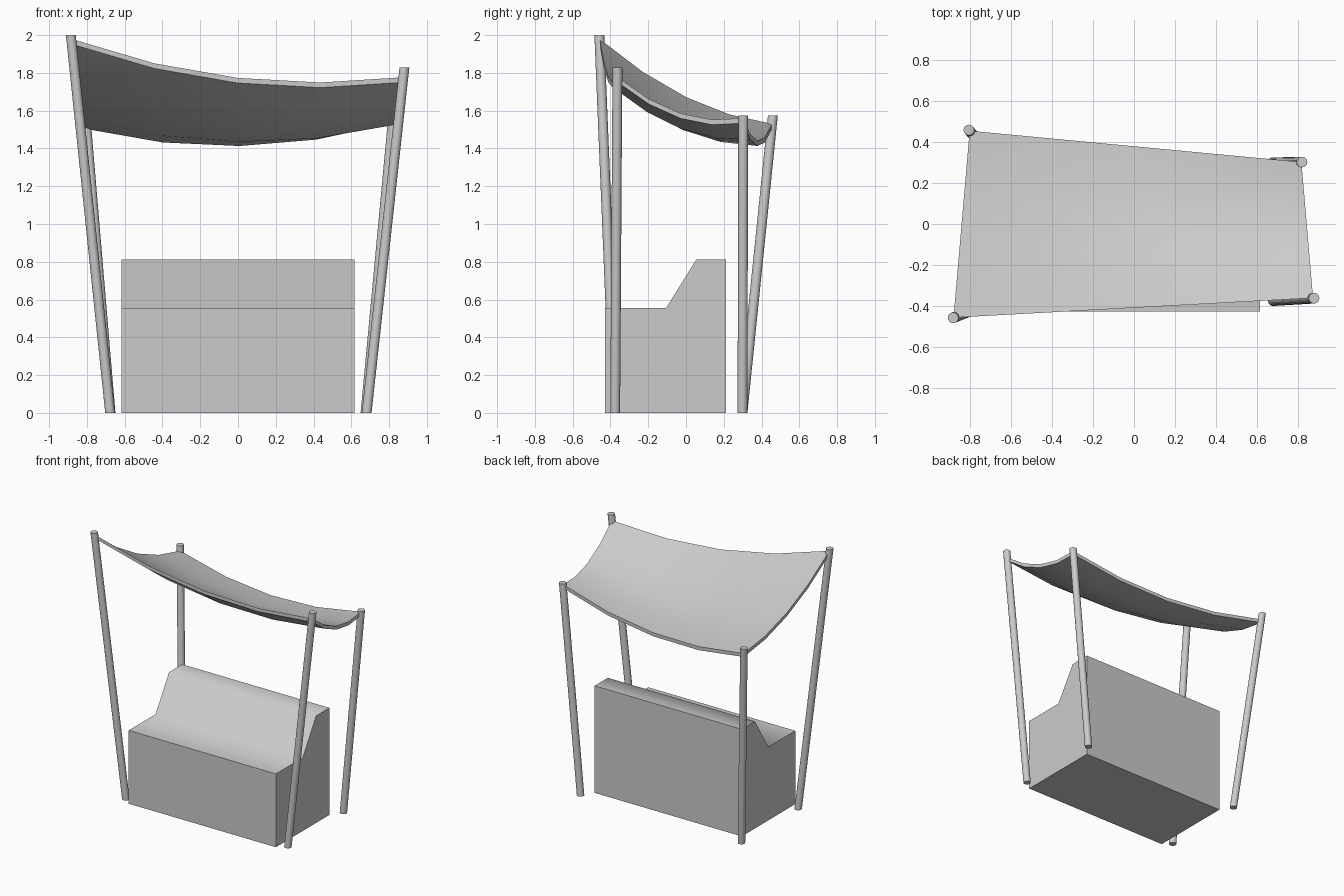
import bpy, bmesh, math
from mathutils import Vector

if "Cube" in bpy.data.objects:
    bpy.data.objects.remove(bpy.data.objects["Cube"])


def finish(name, bm, angle):
    bmesh.ops.recalc_face_normals(bm, faces=bm.faces)
    mesh = bpy.data.meshes.new(name)
    bm.to_mesh(mesh)
    bm.free()
    obj = bpy.data.objects.new(name, mesh)
    bpy.context.collection.objects.link(obj)
    bpy.ops.object.select_all(action='DESELECT')
    obj.select_set(True)
    bpy.context.view_layer.objects.active = obj
    bpy.ops.object.shade_smooth_by_angle(angle=math.radians(angle))
    return obj


def extrude(bm, face, vec):
    ret = bmesh.ops.extrude_face_region(bm, geom=[face], use_keep_orig=True)
    verts = [g for g in ret["geom"] if isinstance(g, bmesh.types.BMVert)]
    bmesh.ops.translate(bm, verts=verts, vec=vec)


# Leaning poles, cut level at both ends: bottom and top centres
R = 0.026
poles = {
    "front_left_pole": ((-0.677, -0.377, 0), (-0.885, -0.459, 2.0)),
    "front_right_pole": ((0.681, -0.375, 0), (0.881, -0.363, 1.828)),
    "back_right_pole": ((0.675, 0.299, 0), (0.822, 0.303, 1.575)),
    "back_left_pole": ((-0.675, 0.299, 0), (-0.808, 0.46, 1.575)),
}
for name, (low, high) in poles.items():
    bm = bmesh.new()
    ring = [bm.verts.new((low[0] + R * math.cos(a), low[1] + R * math.sin(a), 0))
            for a in (math.tau * i / 16 for i in range(16))]
    extrude(bm, bm.faces.new(ring), Vector(high) - Vector(low))
    finish(name, bm, 40)

# Bench: side profile (y, z) extruded along x
profile = [(-0.428, 0), (-0.428, 0.556), (-0.105, 0.556),
           (0.055, 0.812), (0.213, 0.812), (0.213, 0)]
bm = bmesh.new()
side = bm.faces.new([bm.verts.new((-0.617, y, z)) for y, z in profile])
extrude(bm, side, Vector((1.234, 0, 0)))
finish("bench", bm, 65)

# Canopy: sagging sheet hung between the pole tops
fl, fr = Vector((-0.883, -0.458, 1.98)), Vector((0.876, -0.362, 1.777))
bl, br = Vector((-0.804, 0.456, 1.53)), Vector((0.819, 0.303, 1.56))
N = 4
THICK = 0.027
bm = bmesh.new()
layers = []
for drop in (0, THICK):
    grid = []
    for j in range(N + 1):
        v = j / N
        row = []
        for i in range(N + 1):
            u = i / N
            p = fl.lerp(fr, u).lerp(bl.lerp(br, u), v)
            p.z -= 0.42 * u * (1 - u) + 0.33 * v * (1 - v) + drop
            row.append(bm.verts.new(p))
        grid.append(row)
    for j in range(N):
        for i in range(N):
            bm.faces.new((grid[j][i], grid[j][i + 1], grid[j + 1][i + 1], grid[j + 1][i]))
    layers.append(grid)
# Canopy rim joining the upper and lower sheets
border = ([(0, i) for i in range(N)] + [(j, N) for j in range(N)]
          + [(N, i) for i in range(N, 0, -1)] + [(j, 0) for j in range(N, 0, -1)])
for (a, b), (c, d) in zip(border, border[1:] + border[:1]):
    bm.faces.new((layers[0][a][b], layers[1][a][b], layers[1][c][d], layers[0][c][d]))
finish("canopy", bm, 40)
